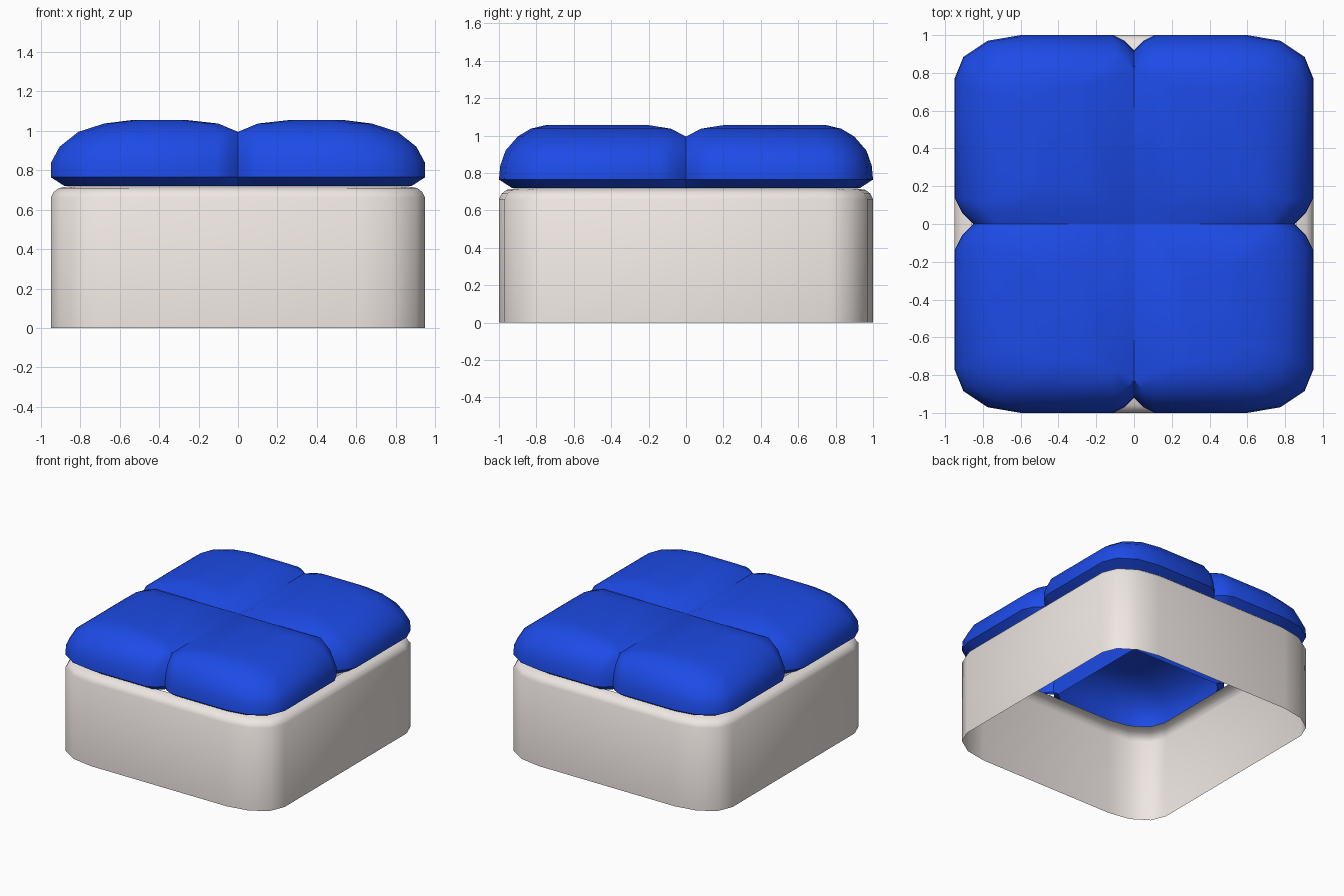
import bpy, math

if "Cube" in bpy.data.objects:
    bpy.data.objects.remove(bpy.data.objects["Cube"])


def material(name, rgb):
    m = bpy.data.materials.new(name)
    m.diffuse_color = (*rgb, 1)
    m.use_nodes = True
    m.node_tree.nodes["Principled BSDF"].inputs["Base Color"].default_value = m.diffuse_color
    return m


def loft(name, rings, mat, cap=False, flip=False):
    """Skin a stack of closed rings, optionally capping the last one."""
    n = len(rings[0])
    verts = [p for r in rings for p in r]
    faces = [(k*n + i, k*n + (i+1) % n, (k+1)*n + (i+1) % n, (k+1)*n + i)
             for k in range(len(rings) - 1) for i in range(n)]
    if cap:
        faces.append(tuple(range((len(rings)-1)*n, len(rings)*n)))
    if flip:
        faces = [f[::-1] for f in faces]
    me = bpy.data.meshes.new(name)
    me.from_pydata(verts, [], faces)
    me.materials.append(mat)
    ob = bpy.data.objects.new(name, me)
    bpy.context.collection.objects.link(ob)
    bpy.ops.object.select_all(action='DESELECT')
    ob.select_set(True)
    bpy.context.view_layer.objects.active = ob
    bpy.ops.object.shade_smooth_by_angle(angle=math.radians(40))
    return ob


blue = material("blue_fabric", (0.012, 0.07, 0.8))
cream = material("cream_fabric", (0.86, 0.80, 0.77))


# Base: open rounded shell whose top edge rolls inward
def rounded_rect(hx, hy, z, rx=0.35, ry=0.23, seg=3):
    pts = []
    for c, (sx, sy) in enumerate([(1, 1), (-1, 1), (-1, -1), (1, -1)]):
        for i in range(seg + 1):
            a = math.pi/2 * (c + i/seg)
            pts.append((sx*(hx-rx) + rx*math.cos(a), sy*(hy-ry) + ry*math.sin(a), z))
    return pts


base_profile = [(0, 0), (0, 0.66), (0.015, 0.69), (0.04, 0.71), (0.09, 0.718)]
loft("base", [rounded_rect(0.95 - i, 1 - i, z) for i, z in base_profile], cream)

# Cushion outline for one quarter, starting at the middle of the seat
outline = [(0, 0), (0.85, 0), (0.91, 0.06), (0.95, 0.14), (0.95, 0.77), (0.903, 0.885),
           (0.775, 0.97), (0.6, 1), (0.11, 1), (0.05, 0.97), (0, 0.92)]
# Cushion sections: height, x inner, x outer, y inner, y outer
sections = [(0.72, 0, 0.88, 0, 0.93), (0.765, 0, 0.95, 0, 1.0), (0.84, 0, 0.948, 0, 0.993),
            (0.92, 0, 0.905, 0, 0.965), (0.995, 0, 0.81, 0, 0.9),
            (1.037, 0.1, 0.68, 0.08, 0.83), (1.056, 0.27, 0.53, 0.2, 0.75)]

# Four puffed cushions, open underneath
for sx, sy, name in [(1, 1, "back_right"), (-1, 1, "back_left"),
                     (1, -1, "front_right"), (-1, -1, "front_left")]:
    rings = [[(sx*(x0 + (x1-x0)*u/0.95), sy*(y0 + (y1-y0)*v), z) for u, v in outline]
             for z, x0, x1, y0, y1 in sections]
    loft(name + "_cushion", rings, blue, cap=True, flip=sx*sy < 0)
